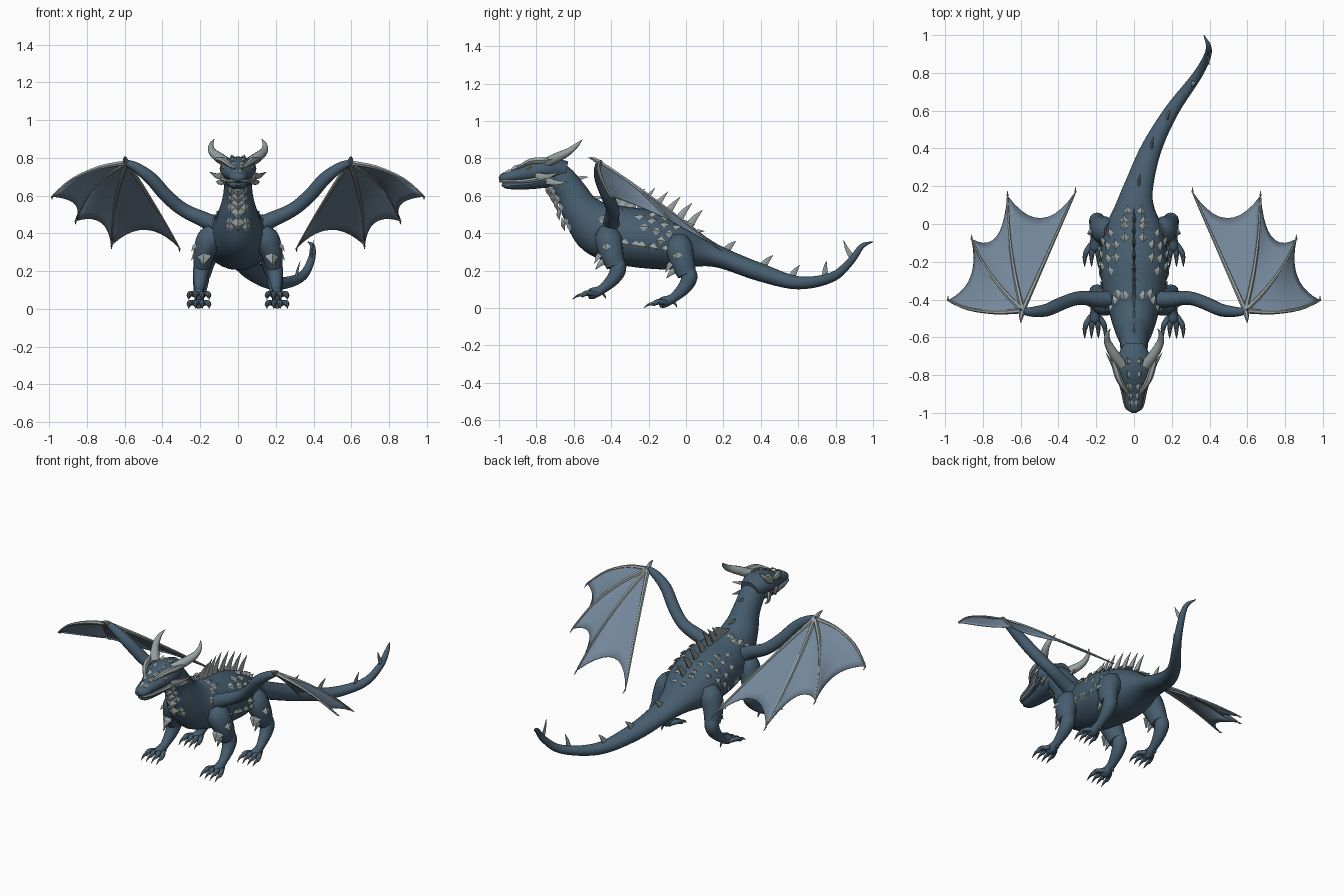
import bpy, bmesh, math
from mathutils import Vector as V

if "Cube" in bpy.data.objects:
    bpy.data.objects.remove(bpy.data.objects["Cube"])


def material(name, rgb):
    m = bpy.data.materials.new(name)
    m.diffuse_color = (*rgb, 1)
    m.use_nodes = True
    m.node_tree.nodes["Principled BSDF"].inputs["Base Color"].default_value = m.diffuse_color
    return m


HIDE = material("blue grey hide", (0.062, 0.110, 0.158))
BONE = material("pale bone", (0.31, 0.36, 0.35))
SKIN = material("wing skin", (0.17, 0.24, 0.32))
DARK = material("dark claw", (0.13, 0.16, 0.16))
EYE = material("amber eye", (0.45, 0.30, 0.08))


def spline(pts, k):
    """Smooth samples through points of any dimension."""
    P = [V(p) for p in pts]
    P = [2 * P[0] - P[1]] + P + [2 * P[-1] - P[-2]]
    out = []
    for i in range(1, len(P) - 2):
        a, b, c, d = P[i - 1:i + 3]
        for j in range(k):
            t = j / k
            out.append(0.5 * (2 * b + (c - a) * t + (2 * a - 5 * b + 4 * c - d) * t * t
                              + (3 * b - a - 3 * c + d) * t ** 3))
    return out + [P[-2]]


def frames(pts, k, ref):
    """Centre, tangent, side, up, side radius and up radius along a path."""
    S = spline([tuple(p) if len(p) == 5 else (*p, p[3]) for p in pts], k)
    C = [V(s[:3]) for s in S]
    res = []
    for i, s in enumerate(S):
        t = (C[min(i + 1, len(C) - 1)] - C[max(i - 1, 0)]).normalized()
        side = (V(ref) - t * t.dot(V(ref))).normalized()
        res.append((C[i], t, side, side.cross(t), max(s[3], .001), max(s[4], .001)))
    return res


def loft(bm, pts, n=10, k=4, ref=(1, 0, 0)):
    rings = []
    for c, t, s, u, a, b in frames(pts, k, ref):
        rings.append([bm.verts.new(c + s * a * math.cos(2 * math.pi * j / n)
                                   + u * b * math.sin(2 * math.pi * j / n)) for j in range(n)])
    for p, q in zip(rings, rings[1:]):
        for j in range(n):
            bm.faces.new((p[j], p[(j + 1) % n], q[(j + 1) % n], q[j]))
    bm.faces.new(rings[0][::-1])
    bm.faces.new(rings[-1])


def spike(bm, base, mid, tip, r, flat=1.0, n=6, ref=(1, 0, 0)):
    loft(bm, [(*base, r * flat, r), (*mid, r * .65 * flat, r * .65), (*tip, .001, .001)], n, 3, ref)


def scale(bm, pos, normal, along, a, b, h):
    """Kite-shaped scale with a raised ridge and a lifted rear tip."""
    n = V(normal).normalized()
    t = (V(along) - n * n.dot(V(along))).normalized()
    s = n.cross(t)
    p = V(pos)
    f, l, r, e, m = [bm.verts.new(q) for q in (
        p - t * a, p + s * b, p - s * b, p + t * a + n * h, p + n * h)]
    for face in ((f, m, l), (f, r, m), (m, e, l), (m, r, e), (f, l, e), (f, e, r)):
        bm.faces.new(face)


def finish(bm, name, mat, smooth=True):
    bmesh.ops.recalc_face_normals(bm, faces=bm.faces)
    me = bpy.data.meshes.new(name)
    bm.to_mesh(me)
    bm.free()
    me.materials.append(mat)
    ob = bpy.data.objects.new(name, me)
    bpy.context.collection.objects.link(ob)
    if smooth:
        bpy.ops.object.select_all(action='DESELECT')
        ob.select_set(True)
        bpy.context.view_layer.objects.active = ob
        bpy.ops.object.shade_smooth_by_angle(angle=math.radians(45))
    return ob


def build(name, mat, make, smooth=True):
    bm = bmesh.new()
    make(bm)
    return finish(bm, name, mat, smooth)


# body: neck, torso and swept tail in one loft
BODY = [(0, -.75, .735, .055, .055), (0, -.68, .70, .07, .075), (0, -.61, .61, .078, .085),
        (0, -.56, .52, .10, .105), (0, -.47, .43, .13, .145), (0, -.35, .39, .165, .155),
        (0, -.2, .368, .18, .157), (0, -.04, .335, .16, .132), (.005, .09, .30, .105, .08),
        (.025, .2, .265, .077, .055), (.092, .4, .19, .055, .048), (.2, .6, .135, .038, .035),
        (.33, .78, .165, .026, .026), (.385, .88, .25, .02, .02), (.395, .94, .33, .014, .014),
        (.37, 1.0, .355, .002, .002)]
build("body", HIDE, lambda bm: loft(bm, BODY, 24, 5))
RINGS = frames(BODY, 5, (1, 0, 0))


def on_body(y, deg):
    """Surface point, outward normal and tangent near a lengthwise position."""
    c, t, s, u, a, b = min(RINGS, key=lambda f: abs(f[0].y - y))
    ca, sa = math.cos(math.radians(deg)), math.sin(math.radians(deg))
    return c + s * a * ca + u * b * sa, (s * ca / a + u * sa / b).normalized(), t


# head
build("upper_head", HIDE, lambda bm: loft(bm, [
    (0, -1.0, .69, .012, .01), (0, -.975, .695, .042, .028), (0, -.89, .712, .06, .04),
    (0, -.81, .73, .09, .06), (0, -.73, .745, .095, .062), (0, -.64, .73, .06, .055)], 16, 4))
build("lower_jaw", HIDE, lambda bm: loft(bm, [
    (0, -.985, .66, .012, .008), (0, -.95, .656, .04, .02), (0, -.85, .66, .056, .026),
    (0, -.75, .68, .075, .038), (0, -.67, .69, .06, .04)], 14, 4))


def horns(bm):
    for s in (1, -1):
        loft(bm, [(s * .06, -.75, .775, .028), (s * .105, -.69, .805, .027),
                  (s * .138, -.63, .835, .02), (s * .142, -.585, .87, .012),
                  (s * .125, -.555, .9, .001)], 10, 4)
        # cheek and jaw frills
        spike(bm, (s * .08, -.8, .705), (s * .115, -.74, .705), (s * .15, -.68, .725), .022, .6)
        spike(bm, (s * .07, -.74, .68), (s * .10, -.69, .67), (s * .115, -.63, .675), .022, .6)
        # brow ridges
        loft(bm, [(s * .03, -.90, .75, .008), (s * .075, -.83, .785, .017),
                  (s * .10, -.76, .79, .016), (s * .12, -.70, .80, .002)], 6, 3)


def lips(bm):
    for s in (1, -1):
        loft(bm, [(s * .012, -.993, .677, .006), (s * .042, -.965, .677, .009),
                  (s * .06, -.88, .678, .011), (s * .085, -.79, .69, .012),
                  (s * .09, -.73, .705, .004)], 6, 4)


def crown(bm):
    for y, z, x in ((-.95, .73, .015), (-.91, .755, .02), (-.86, .77, .025),
                    (-.80, .79, .03), (-.73, .803, .03)):
        for s in (1, -1):
            scale(bm, (s * x, y, z - .004), (s * .3, -.2, 1), (0, 1, .1), .028, .017, .014)


def eyes(bm):
    for s in (1, -1):
        scale(bm, (s * .079, -.838, .748), (s, -.6, .2), (-s * .2, 1, .1), .018, .009, .005)


build("horns", BONE, horns)
build("lips", BONE, lips)
build("crown_scales", BONE, crown, False)
build("eyes", EYE, eyes, False)


# spine spikes along neck, back and tail: position, height, thickness
def spine(bm):
    rows = [(-.63, .05, .014), (-.57, .06, .016), (-.51, .07, .018)]
    rows += [(-.44 + i * .062, .125 - abs(i - 3) * .006, .026) for i in range(8)]
    rows += [(.2, .065, .024), (.38, .068, .023), (.58, .068, .022), (.755, .075, .02), (.9, .09, .018)]
    for y, h, r in rows:
        p, n, t = on_body(y, 90)
        p = p - n * .008
        spike(bm, p, p + n * h * .5 + t * h * .2, p + n * h + t * h * .5, r, .4)


build("spine_spikes", BONE, spine, False)


# pale scales on throat, spine, flanks and belly edge
def scales(bm):
    for i in range(6):
        p, n, t = on_body(-.685 + i * .026, -90)
        scale(bm, p, n, t, .035, .038, .03)
        for d in (-66, -114):
            p, n, t = on_body(-.67 + i * .026, d)
            scale(bm, p, n, t, .03, .022, .014)
    flank = [(-.27, 45), (-.2, 40), (-.13, 38), (-.24, 22), (-.17, 18), (-.1, 20), (-.2, 58),
             (-.13, 57), (-.06, 42), (-.13, 2), (-.07, 0), (-.44, 42), (-.40, 55),
             (-.05, 72), (0, 70), (.04, 74), (-.11, 74), (-.48, 20), (-.43, 70)]
    flank += [(-.33 + i * .055, -14) for i in range(5)]
    for y, d in flank:
        for dd in (d, 180 - d):
            p, n, t = on_body(y, dd)
            scale(bm, p, n, t, .03, .023, .014)


build("body_scales", BONE, scales, False)


# legs: the rear pair repeats the front pair further back and lower
for label, dy, dz in (("front", 0, 0), ("rear", .38, -.047)):
    for side, s in (("right", 1), ("left", -1)):
        def at(x, y, z, *r):
            return (s * x, y + dy, z + dz, *r)

        def upper(bm):
            loft(bm, [at(.12, -.42, .42, .045, .05), at(.15, -.415, .37, .068, .072),
                      at(.178, -.40, .30, .058, .066), at(.19, -.375, .225, .045, .052)], 14, 4)

        def lower(bm):
            loft(bm, [at(.19, -.37, .26, .036), at(.195, -.362, .21, .043), at(.2, -.39, .155, .036),
                      at(.205, -.45, .10, .025), at(.207, -.50, .078, .03), at(.207, -.525, .068, .02)], 12, 4)
            for i in range(4):
                d = (i - 1.5) * .031
                loft(bm, [at(.207 + d * .4, -.485, .076, .014), at(.207 + d, -.53, .08, .015),
                          at(.207 + d * 1.15, -.56, .066, .011)], 8, 3)

        def claws(bm):
            for i in range(4):
                x = .207 + (i - 1.5) * .036
                spike(bm, at(x, -.55, .072), at(x, -.58, .066), at(x, -.607, .047), .012)
            spike(bm, at(.207, -.455, .085), at(.207, -.435, .066), at(.207, -.43, .05), .01)

        def guards(bm):
            scale(bm, at(.178, -.458, .275), (s * .2, -1, .2), (0, -.2, -1), .045, .036, .025)
            scale(bm, at(.225, -.425, .33), (s, -.3, .3), (0, 0, -1), .032, .025, .016)
            spike(bm, at(.19, -.42, .26), at(.19, -.455, .24), at(.19, -.485, .205), .028, .5)

        pre = f"{label}_{side}_"
        build(pre + "thigh", HIDE, upper)
        build(pre + "shin_and_foot", HIDE, lower)
        build(pre + "claws", DARK, claws)
        build(pre + "leg_guards", BONE, guards, False)


# wings: arm, finger bones and scalloped skin panels
WRIST = V((.59, -.46, .775))
TIPS = [V(p) for p in ((.985, -.405, .595), (.86, -.08, .465), (.67, .15, .335), (.31, .17, .32))]
BULGE = [V(p) for p in ((.03, -.03, .035), (.035, 0, .025), (.02, 0, .015), (0, 0, .012))]
SCALLOP = [V(p) for p in ((.865, -.28, .555), (.73, -.07, .46), (.49, .03, .42))]


def finger(i, t):
    return WRIST.lerp(TIPS[i], t) + BULGE[i] * math.sin(math.pi * t)


for side, s in (("right", 1), ("left", -1)):
    def flip(p):
        return V((s * p[0], p[1], p[2]))

    def arm(bm):
        loft(bm, [(s * x, y, z, r) for x, y, z, r in (
            (.08, -.39, .42, .05), (.17, -.40, .468, .042), (.29, -.392, .525, .036),
            (.38, -.42, .60, .036), (.46, -.455, .69, .034), (.54, -.465, .75, .026),
            (.605, -.46, .78, .014))], 12, 4, (0, 1, 0))

    def bones(bm):
        for i in range(4):
            loft(bm, [(*flip(finger(i, t)), r) for t, r in
                      ((0, .014), (.3, .011), (.65, .008), (.93, .006), (1, .003))], 6, 3,
                 (0, 1, 0) if i == 0 else (1, 0, 0))
            tip = flip(TIPS[i])
            spike(bm, tip, tip + V((0, .01, -.008)), tip + V((0, .025, -.018)), .006)
        spike(bm, (s * .59, -.455, .77), (s * .597, -.49, .795), (s * .6, -.525, .805), .018)

    def skin(bm):
        n = 10
        for i in range(3):
            # quadratic trailing edge through the scallop's midpoint
            a, b = TIPS[i], TIPS[i + 1]
            ctrl = 2 * SCALLOP[i] - (a + b) / 2
            grid = []
            for r in range(1, n + 1):
                t, row = r / n, []
                for j in range(n + 1):
                    u = j / n
                    edge = a * (1 - u) ** 2 + ctrl * 2 * u * (1 - u) + b * u * u
                    bow = (BULGE[i].lerp(BULGE[i + 1], u)) * math.sin(math.pi * t)
                    row.append(bm.verts.new(flip(WRIST.lerp(edge, t) + bow)))
                grid.append(row)
            apex = bm.verts.new(flip(WRIST))
            for j in range(n):
                bm.faces.new((apex, grid[0][j], grid[0][j + 1]))
                for p, q in zip(grid, grid[1:]):
                    bm.faces.new((p[j], q[j], q[j + 1], p[j + 1]))

    build(side + "_wing_arm", HIDE, arm)
    build(side + "_wing_bones", BONE, bones)
    web = build(side + "_wing_skin", SKIN, skin)
    mod = web.modifiers.new("thickness", 'SOLIDIFY')
    mod.thickness, mod.offset = .004, 0
